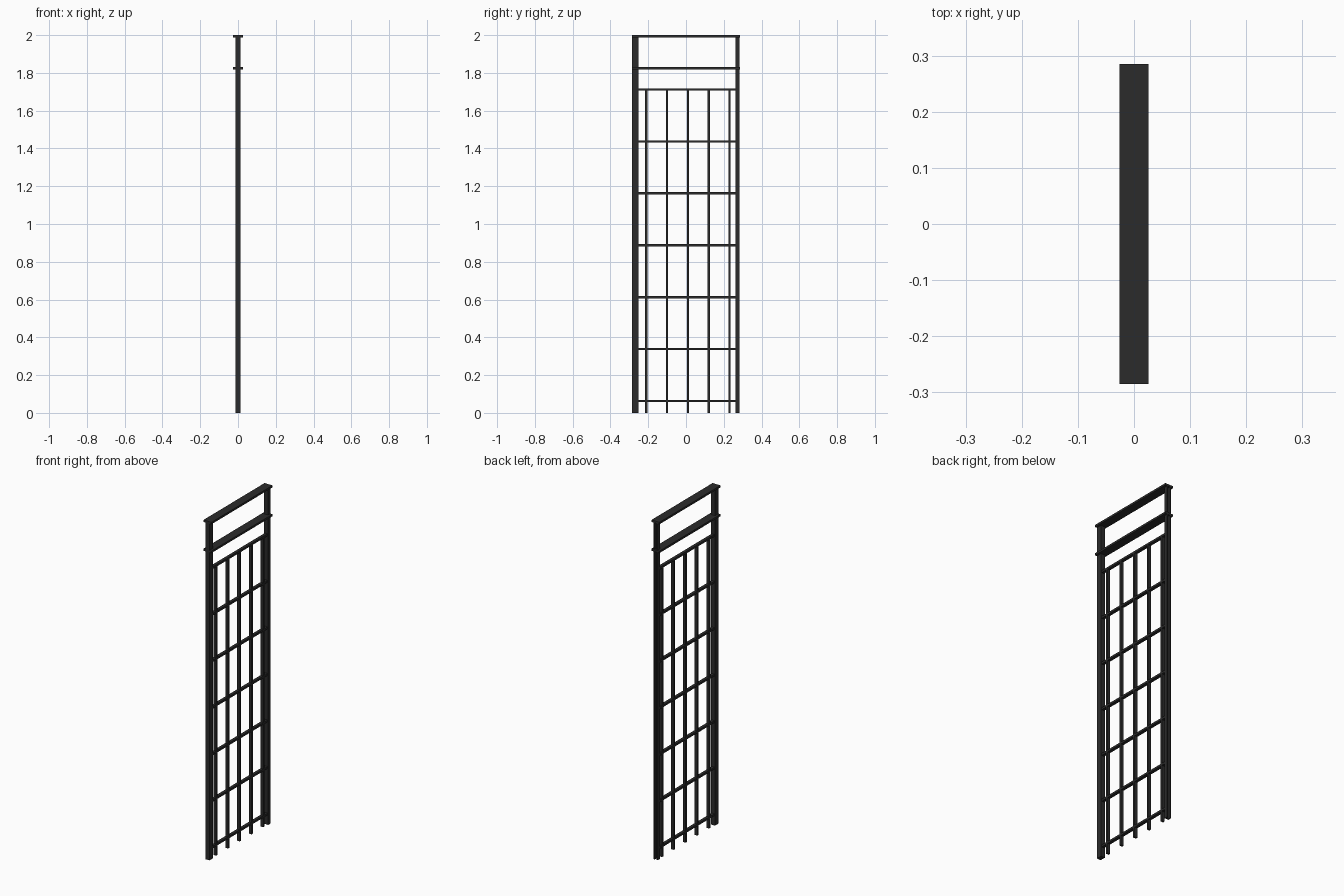
import bpy, bmesh

if "Cube" in bpy.data.objects:
    bpy.data.objects.remove(bpy.data.objects["Cube"])

iron = bpy.data.materials.new("dark_iron")
iron.diffuse_color = (0.024, 0.024, 0.024, 1)
iron.use_nodes = True
iron.node_tree.nodes["Principled BSDF"].inputs["Base Color"].default_value = iron.diffuse_color


def box(name, x, y, z):
    """Box from (min, max) ranges on each axis."""
    bm = bmesh.new()
    bmesh.ops.create_cube(bm, size=1)
    for v in bm.verts:
        v.co = [r[0] if c < 0 else r[1] for c, r in zip(v.co, (x, y, z))]
    return finish(name, bm)


def finish(name, bm):
    bmesh.ops.recalc_face_normals(bm, faces=bm.faces)
    me = bpy.data.meshes.new(name)
    bm.to_mesh(me)
    bm.free()
    me.materials.append(iron)
    ob = bpy.data.objects.new(name, me)
    bpy.context.collection.objects.link(ob)
    return ob


def extruded(name, profile, height):
    """Extrude an xy profile upwards from the ground."""
    bm = bmesh.new()
    face = bm.faces.new([bm.verts.new((x, y, 0)) for x, y in profile])
    top = bmesh.ops.extrude_face_region(bm, geom=[face], use_keep_orig=True)
    for v in (g for g in top["geom"] if isinstance(g, bmesh.types.BMVert)):
        v.co.z = height
    return finish(name, bm)


# Hinge-side post, solid
box("wide_post", (-0.013, 0.013), (-0.285, -0.252), (0, 1.99))

# Opposite post, a channel open towards the outside
a, b, y0, y1 = 0.013, 0.006, 0.263, 0.284
extruded("channel_post", [(-a, y0), (a, y0), (a, y1), (b, y1),
                          (b, y0 + 0.007), (-b, y0 + 0.007), (-b, y1), (-a, y1)], 1.99)

# Wide flat rails at the top
box("top_rail", (-0.026, 0.026), (-0.285, 0.285), (1.988, 2.0))
box("upper_rail", (-0.026, 0.026), (-0.285, 0.285), (1.818, 1.83))

# Horizontal bars of the grid
for i in range(7):
    z = 0.063 + i * 0.2748
    box(f"cross_bar_{i + 1}", (-0.009, 0.009), (-0.256, 0.267), (z - 0.006, z + 0.006))

# Vertical bars of the grid
for i in range(5):
    y = -0.21 + i * 0.11
    box(f"upright_bar_{i + 1}", (-0.009, 0.009), (y - 0.006, y + 0.006), (0, 1.712))
